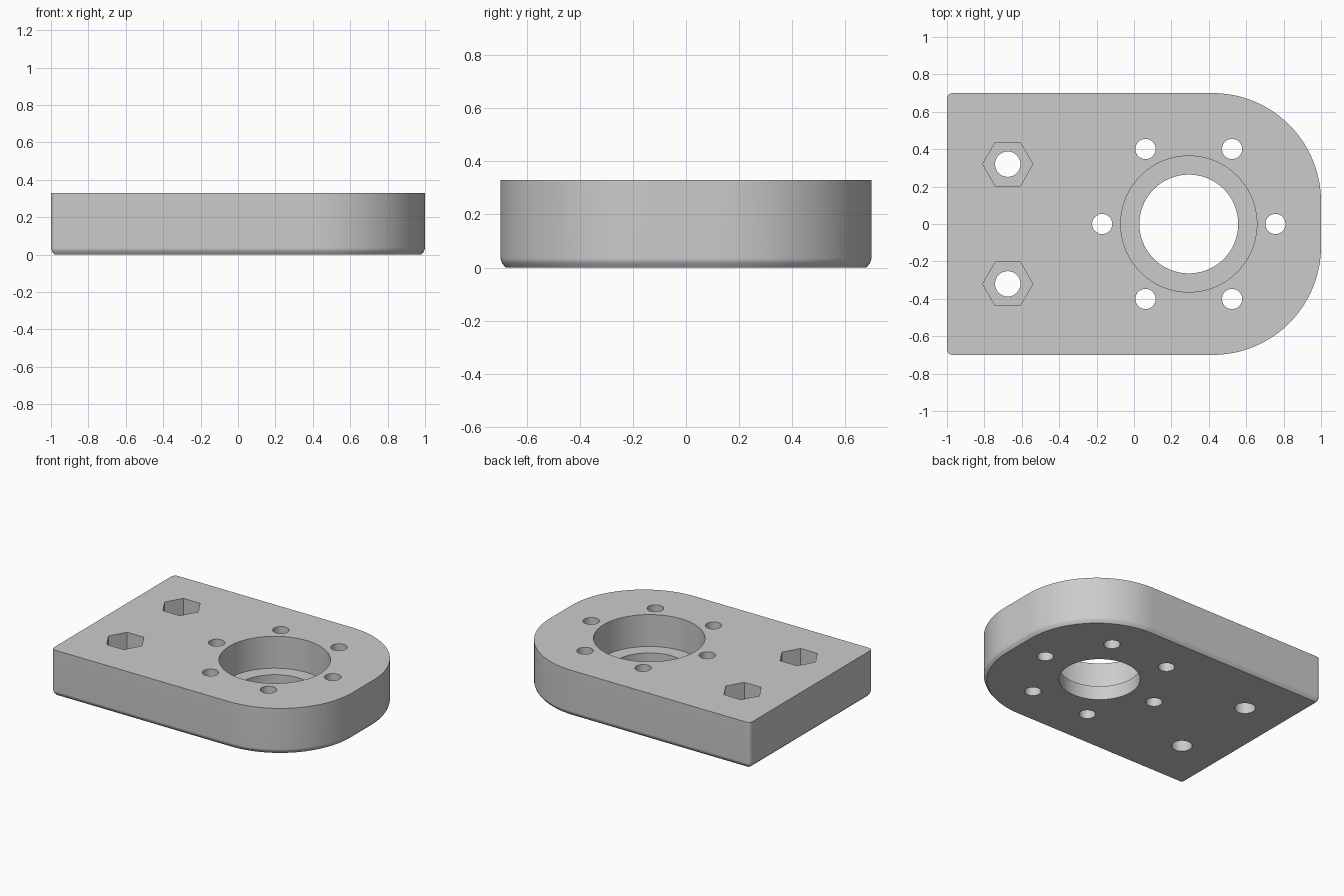
import bpy, bmesh
from math import cos, sin, radians, pi

cube = bpy.data.objects.get("Cube")
if cube:
    bpy.data.objects.remove(cube, do_unlink=True)

HEIGHT, HALF_WIDTH = 0.33, 0.70
BORE_X = 0.293

grey = bpy.data.materials.new("machined_grey")
grey.use_nodes = True
grey.diffuse_color = (0.6, 0.6, 0.6, 1)
grey.node_tree.nodes["Principled BSDF"].inputs["Base Color"].default_value = (0.6, 0.6, 0.6, 1)


def make_object(name, bm):
    bmesh.ops.recalc_face_normals(bm, faces=bm.faces)
    mesh = bpy.data.meshes.new(name)
    bm.to_mesh(mesh)
    bm.free()
    mesh.materials.append(grey)
    obj = bpy.data.objects.new(name, mesh)
    bpy.context.collection.objects.link(obj)
    return obj


def outline(inset):
    """Plate outline: wide rounded right end, tiny radii at the left corners."""
    points = []
    for sx, sy, radius, start, steps in ((1, -1, 0.58, -90, 24), (1, 1, 0.58, 0, 24),
                                         (-1, 1, 0.03, 90, 5), (-1, -1, 0.03, 180, 5)):
        cx, cy = sx * (1 - radius), sy * (HALF_WIDTH - radius)
        for i in range(steps + 1):
            a = radians(start + 90 * i / steps)
            points.append((cx + (radius - inset) * cos(a), cy + (radius - inset) * sin(a)))
    return points


# Plate body with a softened lower edge
bm = bmesh.new()
levels = ((0.02, 0), (0.006, 0.017), (0, 0.035), (0, HEIGHT))
loops = [[bm.verts.new((x, y, z)) for x, y in outline(inset)] for inset, z in levels]
for low, high in zip(loops, loops[1:]):
    for i in range(len(low)):
        j = (i + 1) % len(low)
        bm.faces.new((low[i], low[j], high[j], high[i]))
bm.faces.new(loops[0][::-1])
bm.faces.new(loops[-1])
plate = make_object("mounting_plate", bm)


def drill(name, spots, radius, floor, sides):
    """Cut prisms downward through the plate top to the given floor height."""
    bm = bmesh.new()
    for x, y in spots:
        rim = [bm.verts.new((x + radius * cos(2 * pi * i / sides),
                             y + radius * sin(2 * pi * i / sides), floor)) for i in range(sides)]
        base = bm.faces.new(rim)
        top = bmesh.ops.extrude_face_region(bm, geom=[base])
        for v in top["geom"]:
            if isinstance(v, bmesh.types.BMVert):
                v.co.z = HEIGHT + 0.1
    cutter = make_object(name, bm)
    cutter.hide_render = True
    mod = plate.modifiers.new(name, 'BOOLEAN')
    mod.operation = 'DIFFERENCE'
    mod.solver = 'EXACT'
    mod.object = cutter
    bpy.ops.object.modifier_apply(modifier=mod.name)
    bpy.data.objects.remove(cutter, do_unlink=True)


bpy.ops.object.select_all(action='DESELECT')
bpy.context.view_layer.objects.active = plate
plate.select_set(True)

# Stepped central bore
drill("bore_recess", [(BORE_X, 0)], 0.364, 0.10, 96)
drill("bore_through", [(BORE_X, 0)], 0.264, -0.1, 96)

# Ring of six screw holes
ring = [(BORE_X + 0.463 * cos(i * pi / 3), 0.463 * sin(i * pi / 3)) for i in range(6)]
drill("screw_holes", ring, 0.054, -0.1, 32)

# Two bolt holes with hexagonal nut pockets
bolts = [(-0.675, side * 0.32) for side in (-1, 1)]
drill("nut_pockets", bolts, 0.134, 0.165, 6)
drill("bolt_holes", bolts, 0.068, -0.1, 32)

# Smooth curved walls, crisp rims, flat sides
bpy.ops.object.shade_smooth_by_angle(angle=radians(32))
weighted = plate.modifiers.new("weighted_normals", 'WEIGHTED_NORMAL')
weighted.keep_sharp = True
